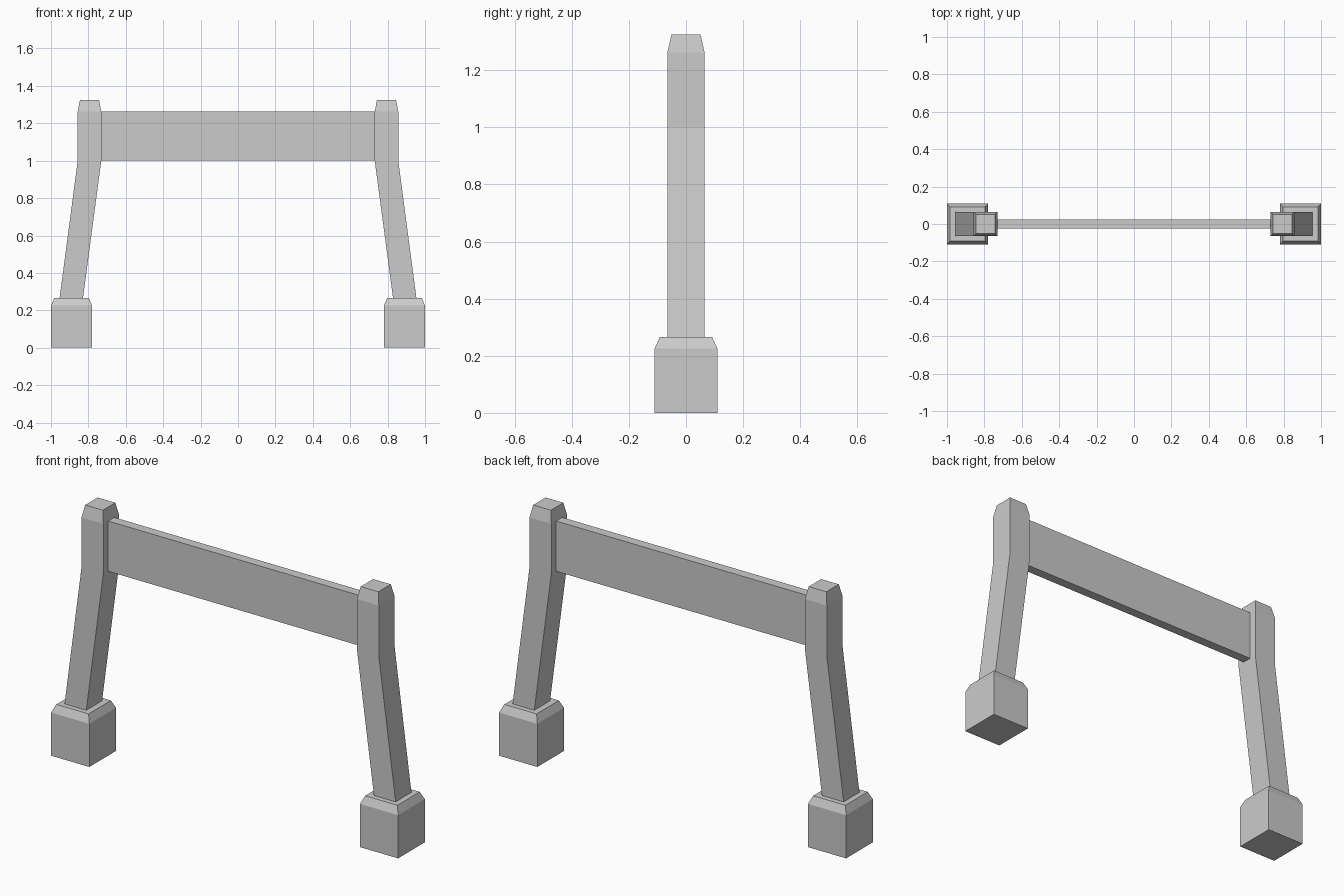
import bpy, bmesh

if "Cube" in bpy.data.objects:
    bpy.data.objects.remove(bpy.data.objects["Cube"])


def loft(name, sections):
    """Closed solid through rectangular sections (x0, x1, half_y, z)."""
    bm = bmesh.new()
    rings = [[bm.verts.new(p) for p in ((x0, -h, z), (x1, -h, z), (x1, h, z), (x0, h, z))]
             for x0, x1, h, z in sections]
    bm.faces.new(rings[0][::-1])
    bm.faces.new(rings[-1])
    for a, b in zip(rings, rings[1:]):
        for i in range(4):
            j = (i + 1) % 4
            bm.faces.new((a[i], a[j], b[j], b[i]))
    bmesh.ops.recalc_face_normals(bm, faces=bm.faces)
    mesh = bpy.data.meshes.new(name)
    bm.to_mesh(mesh)
    bm.free()
    obj = bpy.data.objects.new(name, mesh)
    bpy.context.collection.objects.link(obj)
    return obj


def mirror_x(obj):
    obj.modifiers.new("mirror", 'MIRROR').use_axis[0] = True


# Foot blocks with bevelled tops
mirror_x(loft("foot_blocks", [
    (0.78, 1.0, 0.11, 0.0),
    (0.78, 1.0, 0.11, 0.225),
    (0.797, 0.983, 0.092, 0.265),
]))

# Posts leaning inward, then upright with a tapered cap
mirror_x(loft("posts", [
    (0.829, 0.954, 0.065, 0.265),
    (0.731, 0.857, 0.065, 1.0),
    (0.731, 0.857, 0.065, 1.262),
    (0.743, 0.845, 0.051, 1.325),
]))

# Flat board between the posts
loft("cross_board", [
    (-0.735, 0.735, 0.025, 1.0),
    (-0.735, 0.735, 0.025, 1.262),
])
